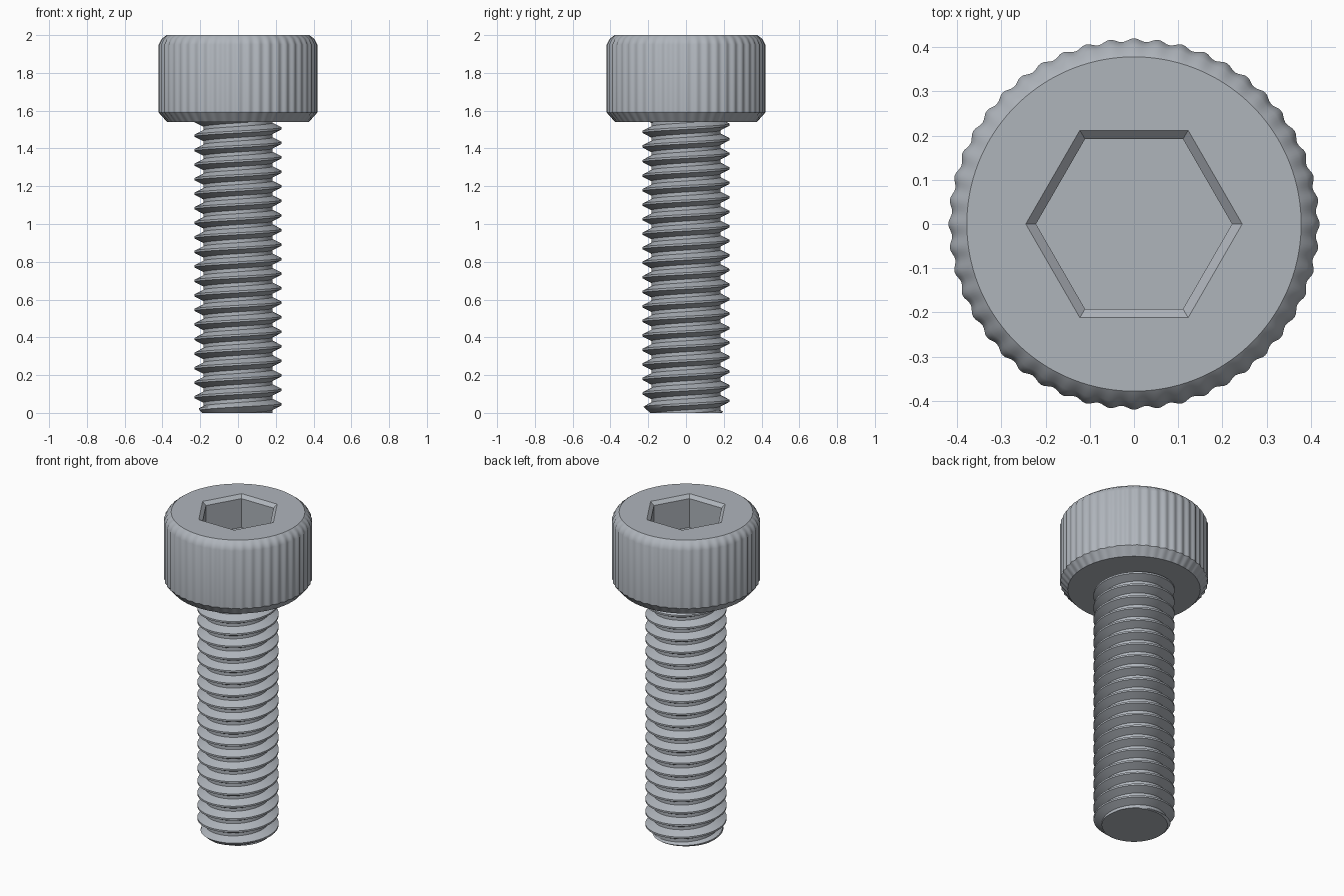
import bpy, bmesh
from math import cos, sin, pi, radians

cube = bpy.data.objects.get("Cube")
if cube:
    bpy.data.objects.remove(cube, do_unlink=True)

steel = bpy.data.materials.new("grey_steel")
steel.use_nodes = True
COLOUR = (0.43, 0.46, 0.50, 1)
steel.diffuse_color = COLOUR
steel.node_tree.nodes["Principled BSDF"].inputs["Base Color"].default_value = COLOUR

UNDERHEAD = 1.54


def finish(bm, name, angle):
    bmesh.ops.remove_doubles(bm, verts=bm.verts, dist=0.00005)
    bmesh.ops.recalc_face_normals(bm, faces=bm.faces)
    mesh = bpy.data.meshes.new(name)
    bm.to_mesh(mesh)
    bm.free()
    mesh.materials.append(steel)
    ob = bpy.data.objects.new(name, mesh)
    bpy.context.collection.objects.link(ob)
    bpy.ops.object.select_all(action='DESELECT')
    bpy.context.view_layer.objects.active = ob
    ob.select_set(True)
    bpy.ops.object.shade_smooth_by_angle(angle=radians(angle))
    return ob


# Ring outlines: radius as a function of angle
def circle(r):
    return lambda a: r


def knurl(r, depth, count=48):
    return lambda a: r - depth * (1 - cos(count * a)) / 2


def hexagon(apothem):
    return lambda a: apothem / cos(a % (pi / 3) - pi / 6)


# Head: one loft from the underside, over the knurl, down into the hex socket
def build_head(segments=384):
    rings = [(circle(0.375), UNDERHEAD), (knurl(0.42, 0.008), 1.59),
             (knurl(0.42, 0.008), 1.95), (knurl(0.404, 0.004), 1.98),
             (circle(0.378), 2.0), (hexagon(0.212), 2.0),
             (hexagon(0.192), 1.98), (hexagon(0.192), 1.8)]
    bm = bmesh.new()
    loops = []
    for outline, z in rings:
        loop = []
        for i in range(segments):
            # small offset keeps the modulo stable at the hexagon corners
            a = 2 * pi * i / segments
            r = outline(a + 1e-9)
            loop.append(bm.verts.new((r * cos(a), r * sin(a), z)))
        loops.append(loop)
    for low, high in zip(loops, loops[1:]):
        for i in range(segments):
            j = (i + 1) % segments
            bm.faces.new((low[i], low[j], high[j], high[i]))
    bm.faces.new(loops[0])
    bm.faces.new(loops[-1])
    return finish(bm, "socket_head", 30)


# Threaded shank: right-handed helical surface trimmed flat at both ends
PITCH, CREST, ROOT, FIRST_CREST = 1 / 13, 0.23, 0.183, 0.045


def thread_radius(a, z):
    phase = ((z - FIRST_CREST) / PITCH - a / (2 * pi)) % 1
    away = min(phase, 1 - phase)              # 0 on the crest, 0.5 in the root
    t = min(max((away - 0.07) / 0.31, 0), 1)
    r = CREST + (ROOT - CREST) * t
    return min(r, 0.19 + z * 1.1)             # lead-in chamfer at the tip


def build_shank(segments=72, turns=24):
    rows = (-0.38, -0.225, -0.07, 0.07, 0.225, 0.38)
    bm = bmesh.new()
    columns = []
    for i in range(segments + 1):
        a = 2 * pi * i / segments
        column = []
        for k in range(-3, turns):
            for row in rows:
                z = FIRST_CREST + PITCH * (k + row + i / segments)
                z = min(max(z, 0), UNDERHEAD + 0.01)
                r = thread_radius(a, z)
                column.append(bm.verts.new((r * cos(a), r * sin(a), z)))
        columns.append(column)
    for left, right in zip(columns, columns[1:]):
        for j in range(len(left) - 1):
            # skip the rows collapsed onto the end planes
            if left[j].co.z < left[j + 1].co.z or right[j].co.z < right[j + 1].co.z:
                bm.faces.new((left[j], right[j], right[j + 1], left[j + 1]))
    bmesh.ops.remove_doubles(bm, verts=bm.verts, dist=0.00005)
    loose = [v for v in bm.verts if not v.link_faces]
    bmesh.ops.delete(bm, geom=loose, context='VERTS')
    # flat end caps
    rim = [e for e in bm.edges if e.is_boundary]
    bmesh.ops.holes_fill(bm, edges=rim, sides=0)
    return finish(bm, "threaded_shank", 30)


build_head()
build_shank()
